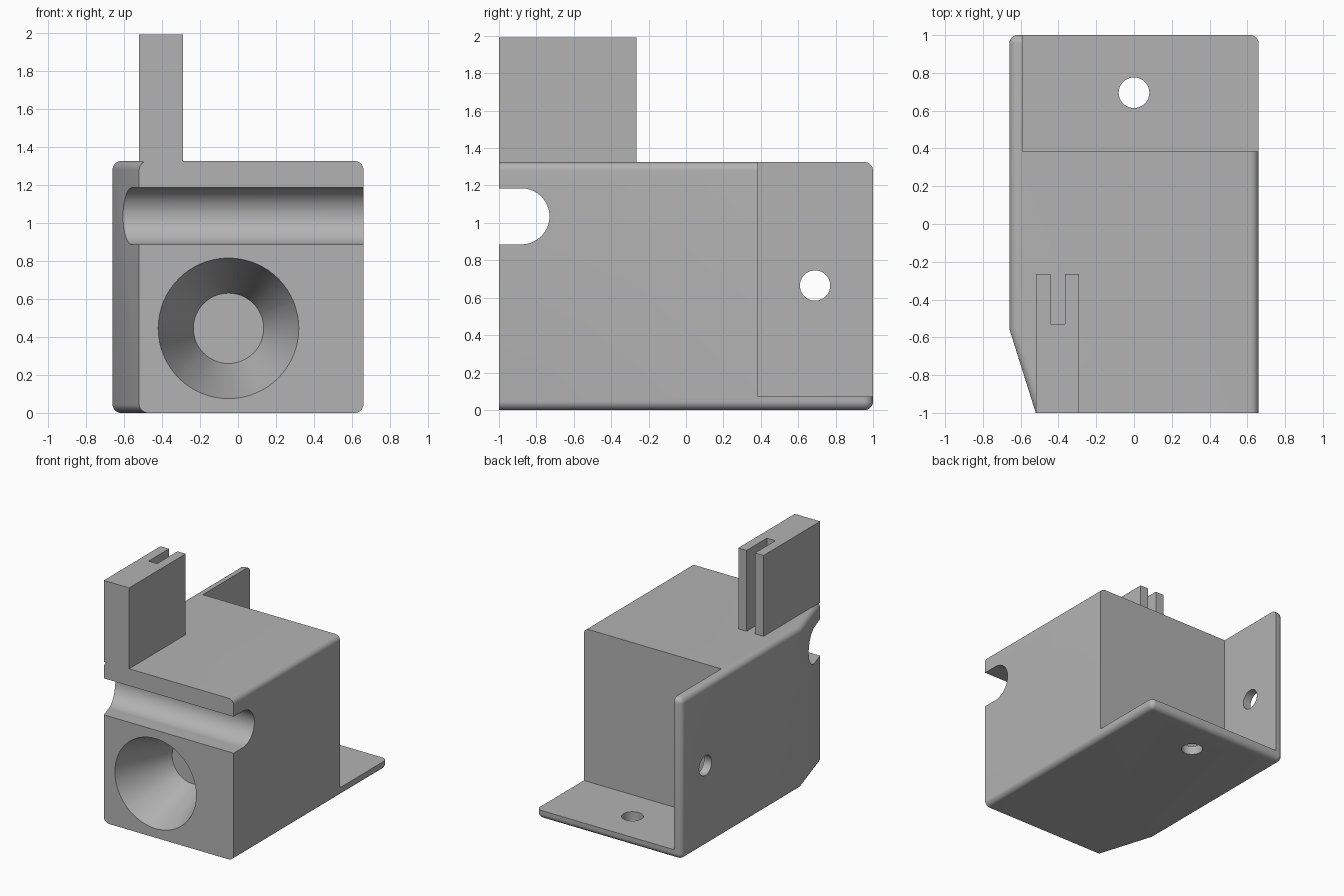
import bpy, bmesh, math
from mathutils import Matrix, Vector

default = bpy.data.objects.get("Cube")
if default:
    bpy.data.objects.remove(default, do_unlink=True)

grey = bpy.data.materials.new("light grey plastic")
grey.use_nodes = True
GREY = (0.45, 0.45, 0.45, 1)
grey.diffuse_color = GREY
grey.node_tree.nodes["Principled BSDF"].inputs["Base Color"].default_value = GREY


def new_object(name, bm):
    bmesh.ops.recalc_face_normals(bm, faces=bm.faces)
    mesh = bpy.data.meshes.new(name)
    bm.to_mesh(mesh)
    bm.free()
    mesh.materials.append(grey)
    obj = bpy.data.objects.new(name, mesh)
    bpy.context.collection.objects.link(obj)
    return obj


def prism(outline, z0, z1):
    bm = bmesh.new()
    base = bm.faces.new([bm.verts.new((x, y, z0)) for x, y in outline])
    top = bmesh.ops.extrude_face_region(bm, geom=[base])["geom"]
    verts = [v for v in top if isinstance(v, bmesh.types.BMVert)]
    bmesh.ops.translate(bm, verts=verts, vec=(0, 0, z1 - z0))
    return bm


def box(name, low, high):
    (x0, y0, z0), (x1, y1, z1) = low, high
    return new_object(name, prism([(x0, y0), (x1, y0), (x1, y1), (x0, y1)], z0, z1))


def cone(name, start, end, r0, r1):
    # Round cutter running from start to end
    a, b = Vector(start), Vector(end)
    bm = bmesh.new()
    turn = (b - a).to_track_quat("Z", "Y").to_matrix().to_4x4()
    bmesh.ops.create_cone(bm, cap_ends=True, segments=64, radius1=r0, radius2=r1,
                          depth=(b - a).length,
                          matrix=Matrix.Translation((a + b) / 2) @ turn)
    return new_object(name, bm)


def cut(target, cutter):
    mod = target.modifiers.new(cutter.name, "BOOLEAN")
    mod.operation = "DIFFERENCE"
    mod.solver = "EXACT"
    mod.object = cutter
    bpy.context.view_layer.objects.active = target
    bpy.ops.object.modifier_apply(modifier=mod.name)
    bpy.data.objects.remove(cutter, do_unlink=True)


# Housing block: angled front corner, all edges rounded except the front
TOP = 1.325
bm = prism([(-0.66, 1), (-0.66, -0.555), (-0.52, -1), (0.66, -1), (0.66, 1)], 0, TOP)
rounded = []
for e in bm.edges:
    a, b = (v.co for v in e.verts)
    mid = (a + b) / 2
    level = abs(a.z - b.z) < 0.01
    if (level and mid.y > -0.99) or (not level and mid.y > 0.9):
        rounded.append(e)
bmesh.ops.bevel(bm, geom=rounded, offset=0.045, segments=8, profile=0.5, affect="EDGES")
body = new_object("housing", bm)

# Rear recess leaves a base flange and a side flange
cut(body, box("rear_recess", (-0.59, 0.385, 0.073), (2, 2, 2)))
cut(body, cone("base_hole", (0, 0.695, -0.2), (0, 0.695, 0.3), 0.081, 0.081))
cut(body, cone("side_hole", (-1, 0.69, 0.665), (-0.4, 0.69, 0.665), 0.081, 0.081))

# Round-bottomed groove across the front
cut(body, cone("groove_round", (-1, -0.88, 1.035), (1, -0.88, 1.035), 0.15, 0.15))
cut(body, box("groove_mouth", (-1, -1.2, 0.885), (1, -0.88, 1.185)))

# Funnel in the front face
slope = 0.185 / 0.48
cut(body, cone("funnel", (-0.05, -1.1, 0.445), (-0.05, -0.52, 0.445),
               0.37 + 0.1 * slope, 0.185))

# Slotted upright tab on top
tab = box("slotted_tab", (-0.52, -1, TOP - 0.004), (-0.29, -0.265, 1.99))
cut(tab, box("tab_slot", (-0.442, -0.53, 1), (-0.365, 0, 2.2)))

for obj in (body, tab):
    bpy.ops.object.select_all(action="DESELECT")
    obj.select_set(True)
    bpy.context.view_layer.objects.active = obj
    bpy.ops.object.shade_smooth_by_angle(angle=math.radians(30))
